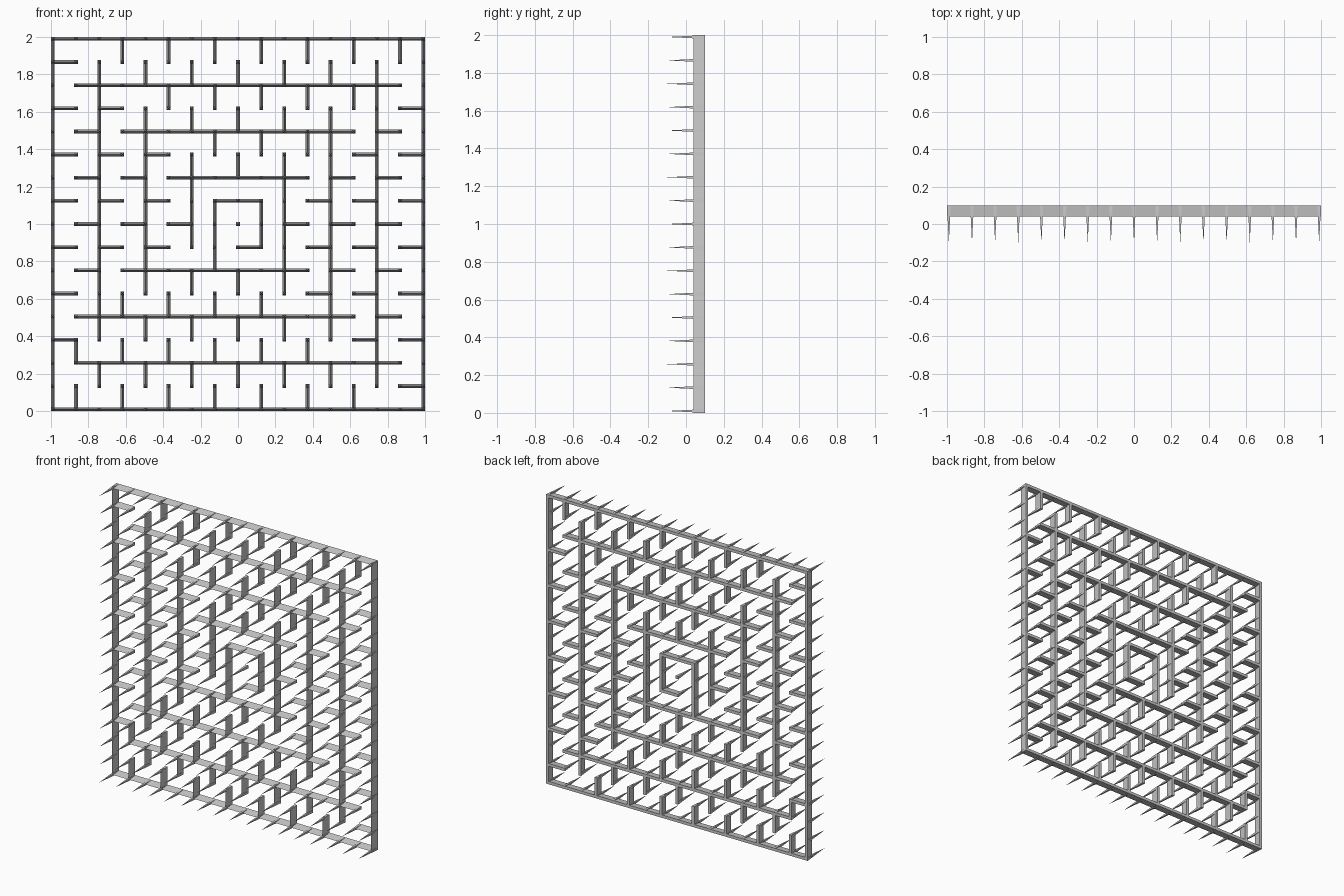
import bpy, bmesh

if "Cube" in bpy.data.objects:
    bpy.data.objects.remove(bpy.data.objects["Cube"])

N = 16                 # maze cells per side
W = 0.01               # half width of a wall at the back
STEP = (2 - 2 * W) / N
BACK, RIDGE, TIP = 0.1, 0.04, -0.1


def gx(i):
    return -1 + W + i * STEP


def gz(j):
    return W + j * STEP


def make_object(name, bm):
    bmesh.ops.recalc_face_normals(bm, faces=bm.faces)
    mesh = bpy.data.meshes.new(name)
    bm.to_mesh(mesh)
    bm.free()
    ob = bpy.data.objects.new(name, mesh)
    bpy.context.collection.objects.link(ob)


def wedge(bm, a, b, line, vertical):
    """Knife-edged wall along one grid line, from node a to node b."""
    f, g = (gz, gx) if vertical else (gx, gz)
    c = g(line)
    ends = []
    for t in (f(a) - W, f(b) + W):
        ring = []
        for s, y in ((c - W, BACK), (c + W, BACK), (c, RIDGE)):
            ring.append(bm.verts.new((s, y, t) if vertical else (t, y, s)))
        ends.append(ring)
    p, q = ends
    bm.faces.new(p)
    bm.faces.new(q[::-1])
    for k in range(3):
        n = (k + 1) % 3
        bm.faces.new((p[k], q[k], q[n], p[n]))


# horizontal walls: (row, from column, to column)
rows = [(0, 0, 16), (16, 0, 16), (14, 1, 15), (12, 3, 13), (10, 5, 11),
        (9, 7, 9), (7, 8, 9), (6, 3, 11), (4, 1, 13), (2, 1, 15)]
rows += [(j, 0, 1) for j in range(3, 16, 2)]
rows += [(j, 15, 16) for j in range(1, 14, 2)]
rows += [(j, 1, 2) for j in (6, 8, 10, 12)]
rows += [(j, 14, 15) for j in (4, 6, 8, 10, 12)]
rows += [(j, 2, 3) for j in (7, 9, 11, 13)]
rows += [(j, 13, 14) for j in (3, 5, 7, 9, 11)]
rows += [(j, 3, 4) for j in (8, 10)]
rows += [(j, 12, 13) for j in (6, 8, 10)]
rows += [(j, 4, 5) for j in (7, 9, 11)]
rows += [(j, 11, 12) for j in (5, 7, 9)]
rows += [(8, 5, 6), (8, 10, 11)]

# vertical walls: (column, from row, to row)
cols = [(0, 0, 16), (16, 0, 16), (2, 3, 15), (14, 1, 15), (4, 5, 13), (12, 3, 13),
        (6, 7, 11), (10, 5, 11), (7, 6, 9), (9, 7, 9), (1, 2, 3), (8, 10, 11)]
cols += [(i, 15, 16) for i in range(3, 16, 2)]
cols += [(i, 14, 15) for i in range(4, 13, 2)]
cols += [(i, 13, 14) for i in range(5, 14, 2)]
cols += [(i, 12, 13) for i in (6, 8, 10)]
cols += [(i, 11, 12) for i in (7, 9, 11)]
cols += [(i, 4, 5) for i in (3, 5, 7, 9)]
cols += [(i, 5, 6) for i in (6, 8)]
cols += [(i, 2, 3) for i in (3, 5, 7, 9, 11)]
cols += [(i, 3, 4) for i in (4, 6, 8, 10)]
cols += [(i, 0, 1) for i in range(1, 14, 2)]
cols += [(i, 1, 2) for i in range(2, 13, 2)]

# wedge-shaped maze walls
bm = bmesh.new()
for line, a, b in rows:
    wedge(bm, a, b, line, False)
for line, a, b in cols:
    wedge(bm, a, b, line, True)
make_object("maze_walls", bm)

# one pyramid spike on every grid node
bm = bmesh.new()
for i in range(N + 1):
    for j in range(N + 1):
        x, z = gx(i), gz(j)
        base = [bm.verts.new((x + dx * W, BACK, z + dz * W))
                for dx, dz in ((-1, -1), (1, -1), (1, 1), (-1, 1))]
        tip = bm.verts.new((x, TIP, z))
        bm.faces.new(base)
        for k in range(4):
            bm.faces.new((base[k], base[(k + 1) % 4], tip))
make_object("node_spikes", bm)
